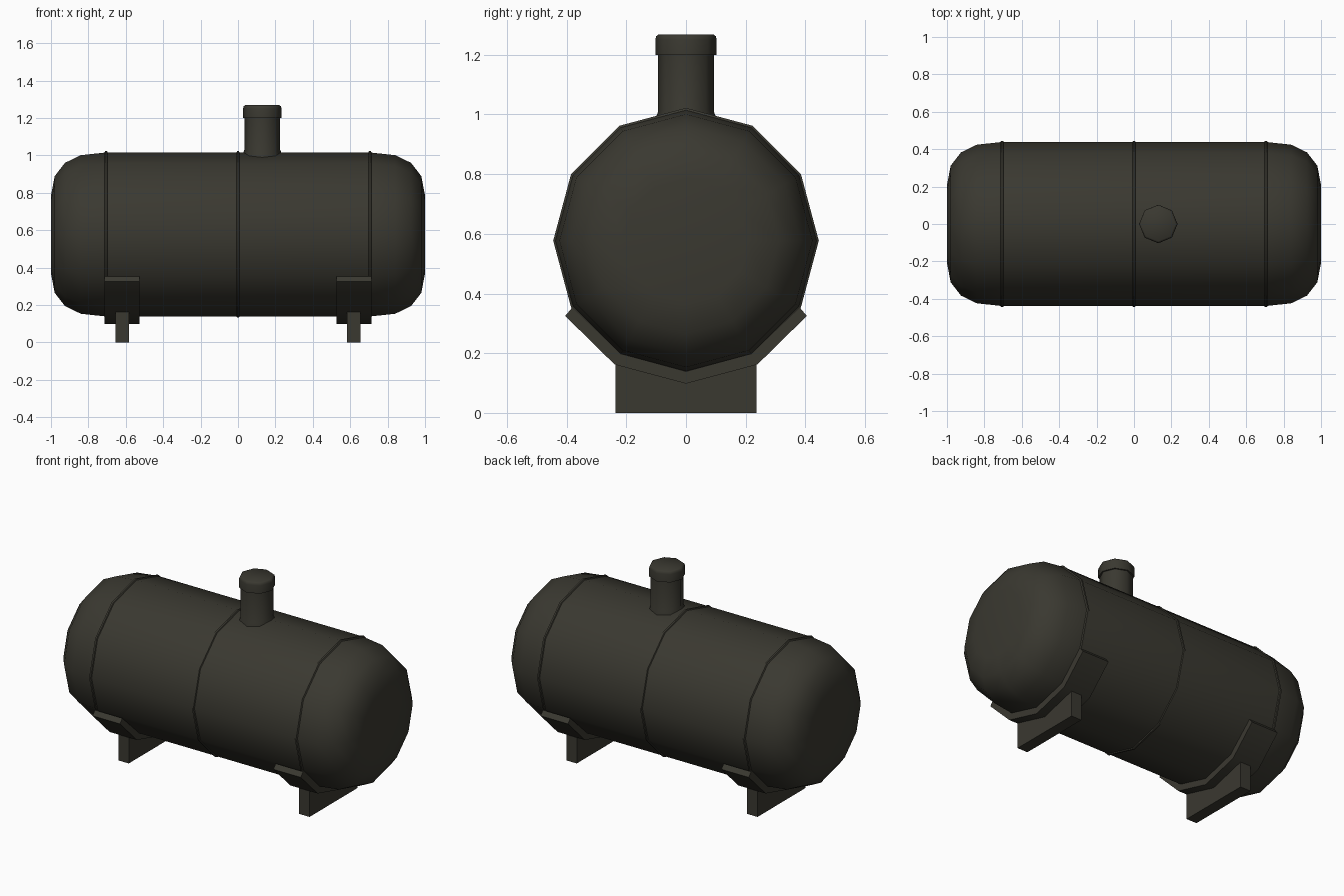
import bpy, bmesh, math
from mathutils import Vector

if "Cube" in bpy.data.objects:
    bpy.data.objects.remove(bpy.data.objects["Cube"], do_unlink=True)

AXIS_Z = 0.577   # height of the tank's axis
RADIUS = 0.439
SIDES = 12
NECK_X = 0.13

paint = bpy.data.materials.new("dark olive paint")
paint.use_nodes = True
colour = (0.042, 0.040, 0.030, 1)
paint.diffuse_color = colour
paint.node_tree.nodes["Principled BSDF"].inputs["Base Color"].default_value = colour


def finish(name, bm, angle=50):
    bmesh.ops.recalc_face_normals(bm, faces=bm.faces)
    mesh = bpy.data.meshes.new(name)
    bm.to_mesh(mesh)
    bm.free()
    obj = bpy.data.objects.new(name, mesh)
    bpy.context.collection.objects.link(obj)
    mesh.materials.append(paint)
    bpy.ops.object.select_all(action="DESELECT")
    obj.select_set(True)
    bpy.context.view_layer.objects.active = obj
    bpy.ops.object.shade_smooth_by_angle(angle=math.radians(angle))
    return obj


def loft(name, rings, closed=False):
    """Bridge rings of points; cap the ends, or join the last to the first."""
    bm = bmesh.new()
    loops = [[bm.verts.new(p) for p in ring] for ring in rings]
    pairs = list(zip(loops, loops[1:]))
    if closed:
        pairs.append((loops[-1], loops[0]))
    else:
        bm.faces.new(loops[0])
        bm.faces.new(loops[-1])
    for a, b in pairs:
        for i in range(len(a)):
            j = (i + 1) % len(a)
            bm.faces.new((a[i], a[j], b[j], b[i]))
    return finish(name, bm)


def tank_ring(x, r):
    angles = [math.tau * i / SIDES for i in range(SIDES)]
    return [Vector((x, r * math.cos(a), AXIS_Z + r * math.sin(a))) for a in angles]


def neck_ring(r, z=None, lift=0):
    """Octagon around the neck; without z it rests on the tank's top facets."""
    points = []
    for i in range(8):
        a = math.tau * i / 8
        y = r * math.sin(a)
        top = AXIS_Z + RADIUS - abs(y) * math.tan(math.radians(15))
        points.append(Vector((NECK_X + r * math.cos(a), y, top + lift if z is None else z)))
    return points


def prism(name, outline, x, width):
    """Extrude a (y, z) outline along x."""
    bm = bmesh.new()
    face = bm.faces.new([bm.verts.new((x - width / 2, y, z)) for y, z in outline])
    moved = bmesh.ops.extrude_face_region(bm, geom=[face])["geom"]
    bmesh.ops.translate(bm, vec=(width, 0, 0),
                        verts=[v for v in moved if isinstance(v, bmesh.types.BMVert)])
    return finish(name, bm, 40)


# Tank with rounded ends
end = [(0.70, RADIUS), (0.84, 0.424), (0.925, 0.383), (0.98, 0.312), (1.0, 0.208)]
profile = [(-x, r) for x, r in reversed(end)] + end
loft("tank", [tank_ring(x, r) for x, r in profile])

# Weld beads around the tank
for name, x in (("right_weld", -0.705), ("middle_weld", 0), ("left_weld", 0.705)):
    bead = [(-0.012, -0.006), (-0.005, 0.006), (0.005, 0.006), (0.012, -0.006)]
    loft(name, [tank_ring(x + dx, RADIUS + dr) for dx, dr in bead], closed=True)

# Filler neck, flared where it is welded on, and its cap
loft("filler_neck", [neck_ring(0.100, lift=-0.01), neck_ring(0.100, lift=0.003),
                     neck_ring(0.094, lift=0.018), neck_ring(0.094, 1.21)])
loft("filler_cap", [neck_ring(0.103, 1.20), neck_ring(0.103, 1.250),
                    neck_ring(0.100, 1.262), neck_ring(0.092, 1.268)])

# Saddles hugging the underside, and their feet
half_outer = [(0.405, 0.325), (0.239, 0.162)]
half_inner = [(0.218, 0.197), (0.382, 0.352)]
outer = half_outer + [(0, 0.098)] + [(-y, z) for y, z in reversed(half_outer)]
inner = [(-y, z) for y, z in reversed(half_inner)] + [(0, 0.137)] + half_inner
foot = [(-0.236, 0), (0.236, 0), (0.236, 0.162), (0, 0.099), (-0.236, 0.162)]
for side, x in (("right", -0.62), ("left", 0.62)):
    prism(side + "_saddle", outer + inner, x, 0.188)
    prism(side + "_foot", foot, x, 0.072)
